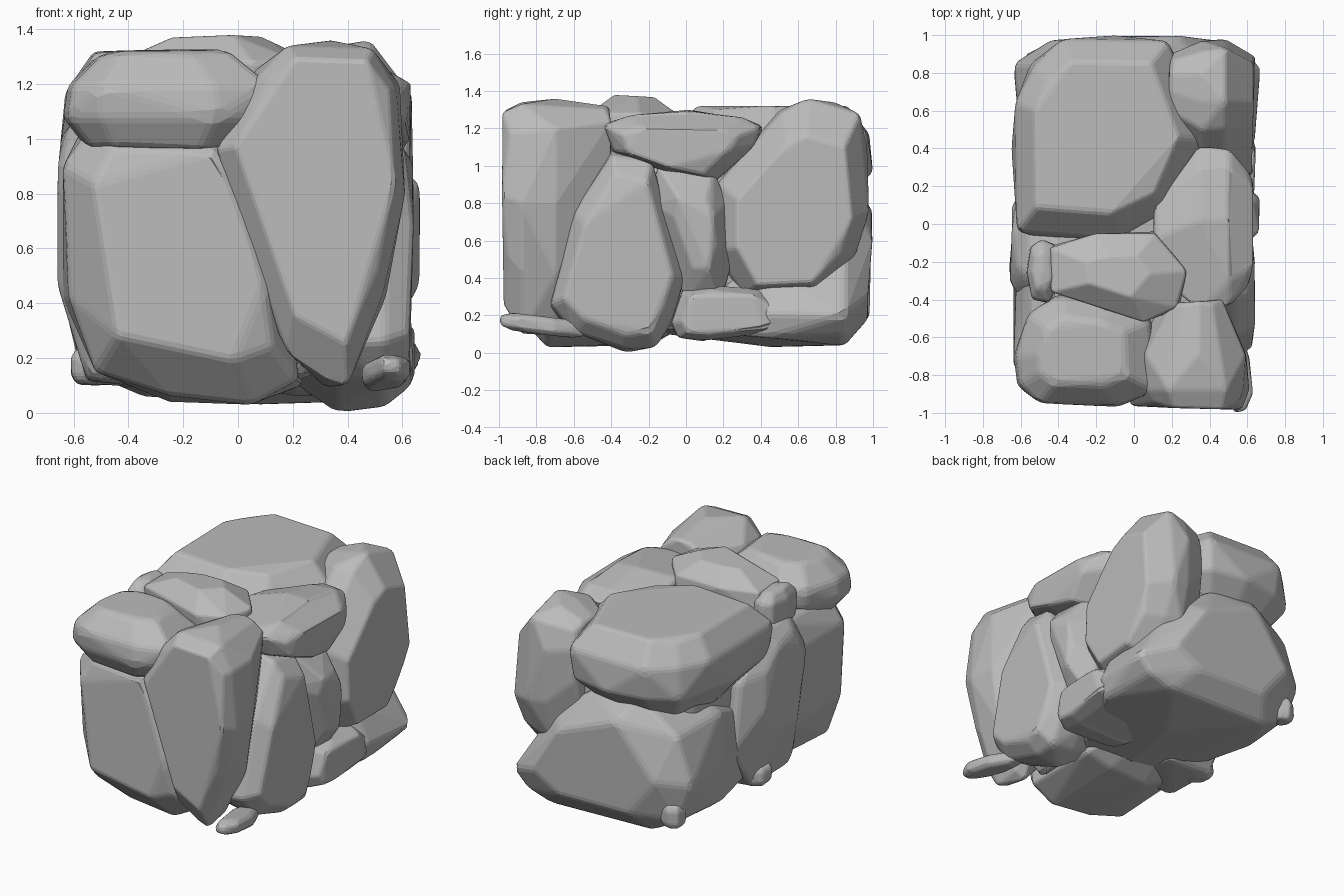
import bpy, bmesh, random
from mathutils import Vector

cube = bpy.data.objects.get("Cube")
if cube:
    bpy.data.objects.remove(cube, do_unlink=True)

random.seed(4)

# Single stone colour
grey = bpy.data.materials.new("stone_grey")
grey.use_nodes = True
colour = (0.5, 0.5, 0.5, 1)
grey.diffuse_color = colour
grey.node_tree.nodes["Principled BSDF"].inputs["Base Color"].default_value = colour


def place(axis, a, b, depth):
    """Turn an outline point and a depth along the axis into a 3D point."""
    if axis == "x":
        return Vector((depth, a, b))
    if axis == "y":
        return Vector((a, depth, b))
    return Vector((a, b, depth))


def stone(name, axis, outline, low, high, low_cap=0.7, high_cap=0.7,
          girdle=(0.25, 0.75), low_lean=(0, 0), high_lean=(0, 0), bevel=0.025):
    """Chipped stone: hull of an outline with a smaller, shifted cap at both ends."""
    count = len(outline)
    ca = sum(p[0] for p in outline) / count
    cb = sum(p[1] for p in outline) / count
    points = []

    def add(p, scale, t, lean=(0, 0)):
        points.append(place(axis, ca + (p[0] - ca) * scale + lean[0],
                            cb + (p[1] - cb) * scale + lean[1], low + (high - low) * t))

    for i, p in enumerate(outline):
        odd = i % 2
        # Staggered girdle, so neighbouring facets lean differently
        add(p, 0.95 if odd else 1, girdle[0])
        add(p, 1 if odd else 0.95, girdle[1])
        # End caps, with alternate corners chipped back
        add(p, low_cap, random.uniform(0, 0.04) + 0.04 * odd, low_lean)
        add(p, high_cap, 0.96 - random.uniform(0, 0.04) + 0.04 * odd, high_lean)
    add((ca, cb), 1, 0, low_lean)
    add((ca, cb), 1, 1, high_lean)

    bm = bmesh.new()
    for p in points:
        bm.verts.new(p)
    bmesh.ops.remove_doubles(bm, verts=bm.verts, dist=bevel * 1.5)
    hull = bmesh.ops.convex_hull(bm, input=bm.verts)
    inner = [g for g in hull["geom_interior"] if isinstance(g, bmesh.types.BMVert)]
    bmesh.ops.delete(bm, geom=inner, context="VERTS")
    bmesh.ops.dissolve_limit(bm, angle_limit=0.14, verts=bm.verts, edges=bm.edges)
    bmesh.ops.recalc_face_normals(bm, faces=bm.faces)
    mesh = bpy.data.meshes.new(name)
    bm.to_mesh(mesh)
    bm.free()
    mesh.materials.append(grey)
    obj = bpy.data.objects.new(name, mesh)
    bpy.context.collection.objects.link(obj)
    mod = obj.modifiers.new("worn_edges", "BEVEL")
    mod.width = bevel
    mod.segments = 2
    mod.limit_method = "ANGLE"
    mod.angle_limit = 0.2
    return obj


# Hidden middle of the pile
stone("core_stone", "z", [(-.5, -.6), (-.3, -.8), (.3, -.8), (.45, -.5), (.45, .5),
      (.3, .8), (-.3, .85), (-.5, .6)], .12, 1.15, .8, .85)

# Front stones
stone("front_left_stone", "y", [(-.64, .9), (-.64, .42), (-.52, .15), (-.25, .04), (.05, .03),
      (.24, .1), (.2, .4), (.1, .8), (-.05, 1.06), (-.55, 1.08)], -.93, .0, .74, .8,
      (.2, .8), (0, .04))
stone("front_tall_stone", "y", [(-.08, .96), (.06, 1.25), (.18, 1.34), (.34, 1.36), (.49, 1.33),
      (.59, 1.2), (.61, .8), (.54, .42), (.4, .1), (.32, .09), (.18, .22), (.05, .5)],
      -.985, -.4, .84, .5, (.18, .5), (.01, .04), (.02, .24))
stone("front_top_stone", "z", [(-.64, -.7), (-.56, -.47), (-.4, -.37), (-.1, -.42), (.1, -.5),
      (.12, -.88), (-.08, -.97), (-.5, -.95), (-.62, -.86)], .955, 1.33, .74, .62, (.32, .64))

# Stones on the +x side
stone("side_front_stone", "x", [(-.4, 1.09), (-.18, 1.03), (-.1, .72), (-.01, .4), (-.06, .18),
      (-.16, .03), (-.32, 0), (-.6, .11), (-.74, .25), (-.6, .75)], .15, .645, .7, .8,
      (.42, .78))
stone("side_middle_stone", "x", [(-.2, .8), (-.15, 1.0), (.15, 1.0), (.22, .8), (.26, .5),
      (.18, .25), (0, .25)], .1, .665, .9, .5, (.2, .72))
stone("side_top_stone", "x", [(-.46, 1.22), (-.3, 1.27), (.02, 1.3), (.3, 1.26), (.42, 1.21),
      (.36, 1.1), (.16, .91), (-.12, .97), (-.4, 1.07)], .1, .64, .4, .7, (.45, .75),
      (-.08, .05), (-.02, -.03))
stone("side_back_stone", "x", [(.15, .9), (.38, 1.16), (.5, 1.3), (.65, 1.36), (.8, 1.34),
      (.93, 1.28), (.97, 1.1), (.98, .75), (.9, .5), (.7, .3), (.3, .28), (.15, .55)],
      .17, .645, .62, .74, (.4, .66), (.06, .1), (0, -.08))
stone("side_low_stone", "x", [(-.09, .16), (-.02, .33), (.12, .37), (.4, .34), (.62, .2),
      (.47, .11), (.1, .06), (-.04, .08)], .1, .645, .9, .78, (.2, .8))

# Back stones
stone("back_low_stone", "y", [(.6, .08), (.675, .2), (.54, .44), (.36, .68), (.08, .9),
      (-.25, .92), (-.56, .74), (-.64, .42), (-.58, .16), (-.35, .06), (.1, .03), (.4, .04)],
      -.25, 1.0, .55, .68, (.55, .88), (-.14, -.08), (-.02, .03))
stone("back_top_stone", "z", [(-.65, .4), (-.63, .64), (-.55, .85), (-.38, .98), (-.1, 1.0),
      (.18, .97), (.3, .72), (.37, .45), (.2, .06), (-.1, -.08), (-.42, -.1), (-.62, -.04)],
      .76, 1.33, .62, .76, (.36, .72))

# Stones on the -x side
stone("left_middle_stone", "x", [(.3, .4), (.24, .85), (.02, 1.1), (-.3, 1.15), (-.45, .9),
      (-.45, .45), (-.3, .12), (.1, .08)], -.665, -.1, .55, .8, (.2, .8), (-.02, .12))

# Crown stones
stone("crown_stone", "z", [(-.46, -.12), (-.2, -.05), (.12, -.04), (.28, -.25), (.24, -.45),
      (.05, -.52), (-.2, -.42), (-.44, -.36)], 1.05, 1.38, .8, .45, (.3, .7))
stone("crown_pebble", "z", [(-.55, -.12), (-.49, -.08), (-.41, -.11), (-.4, -.32), (-.45, -.42),
      (-.54, -.4), (-.57, -.26)], 1.02, 1.3, .8, .6, bevel=.02)

# Loose chips around the foot
chip = stone("front_chip", "z", [(.46, -.54), (.53, -.52), (.61, -.7), (.63, -.9), (.59, -.99),
             (.53, -1.0), (.49, -.88), (.45, -.7)], .1, .2, .7, .7, bevel=.012)
for v in chip.data.vertices:
    v.co.z -= (v.co.y + .8) * .12
stone("back_chip", "z", [(-.57, .9), (-.51, .93), (-.44, .9), (-.44, .8), (-.53, .78),
      (-.58, .82)], .13, .29, .75, .75, bevel=.015)
stone("left_chip", "z", [(-.61, .06), (-.54, .12), (-.42, .08), (-.42, -.06), (-.52, -.1),
      (-.61, -.04)], .1, .24, .75, .75, bevel=.015)
